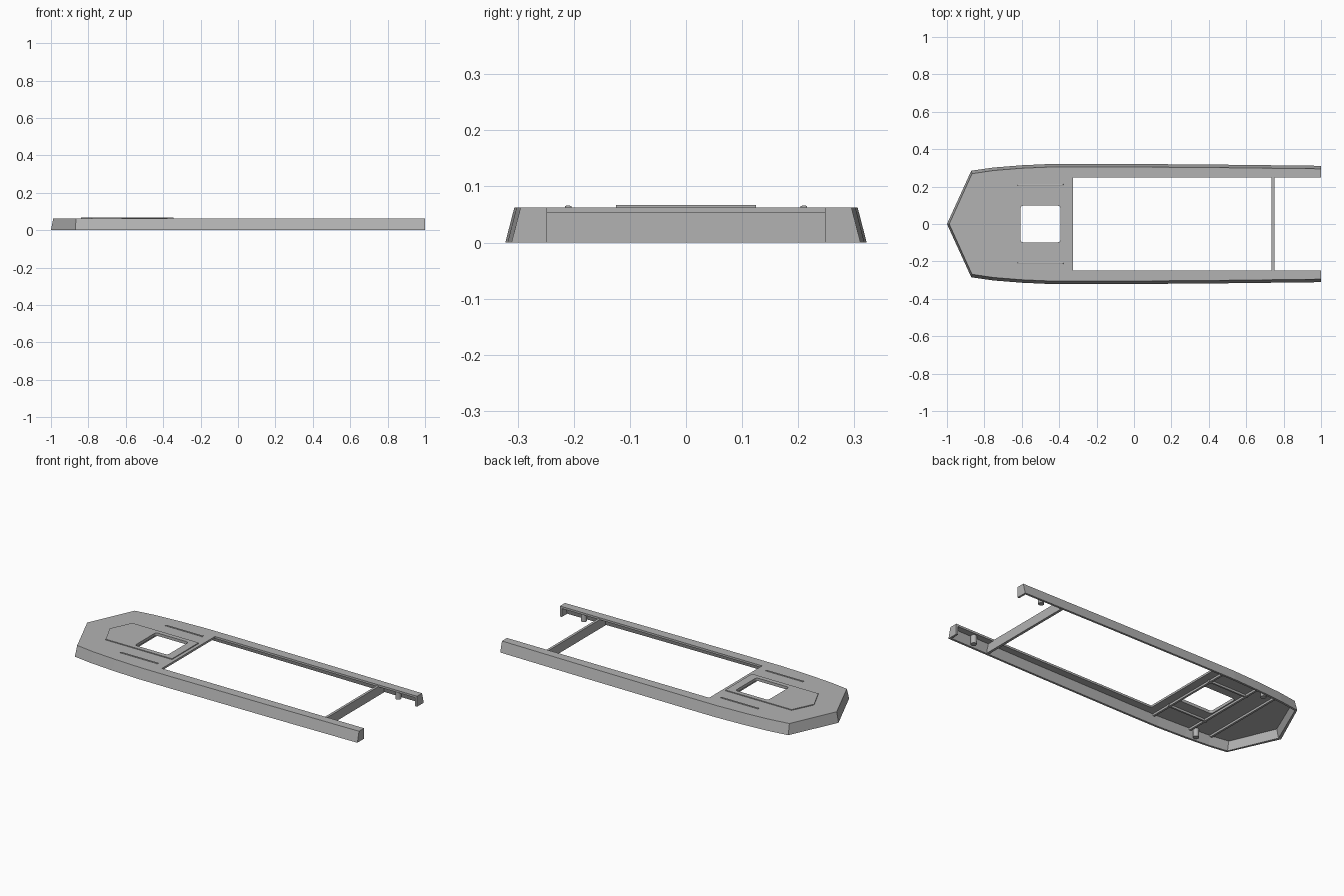
import bpy, bmesh

old = bpy.data.objects.get("Cube")
if old:
    bpy.data.objects.remove(old, do_unlink=True)

grey = bpy.data.materials.new("hull grey")
grey.use_nodes = True
GREY = (0.45, 0.45, 0.45, 1)
grey.diffuse_color = GREY
grey.node_tree.nodes["Principled BSDF"].inputs["Base Color"].default_value = GREY

DECK = 0.062
UNDER = 0.05
WALL = 0.012


def finish(name, bm):
    bmesh.ops.recalc_face_normals(bm, faces=bm.faces)
    mesh = bpy.data.meshes.new(name)
    bm.to_mesh(mesh)
    bm.free()
    mesh.materials.append(grey)
    ob = bpy.data.objects.new(name, mesh)
    bpy.context.collection.objects.link(ob)
    return ob


def loft(name, low, high, z0, z1):
    """Closed solid between two matching outlines."""
    bm = bmesh.new()
    a = [bm.verts.new((x, y, z0)) for x, y in low]
    b = [bm.verts.new((x, y, z1)) for x, y in high]
    n = len(a)
    for i in range(n):
        j = (i + 1) % n
        bm.faces.new((a[i], a[j], b[j], b[i]))
    bm.faces.new(a[::-1])
    bm.faces.new(b)
    return finish(name, bm)


def box(name, x0, x1, y0, y1, z0, z1):
    pts = [(x0, y0), (x1, y0), (x1, y1), (x0, y1)]
    return loft(name, pts, pts, z0, z1)


def modify(ob, kind, **settings):
    mod = ob.modifiers.new(kind.lower(), kind)
    for key, value in settings.items():
        setattr(mod, key, value)
    bpy.context.view_layer.objects.active = ob
    bpy.ops.object.modifier_apply(modifier=mod.name)


def cut(ob, cutter):
    cutter.hide_render = True
    modify(ob, "BOOLEAN", operation="DIFFERENCE", solver="EXACT", object=cutter)


def mirrored(half):
    """Complete an outline whose first point lies on the centre line."""
    return half + [(x, -y) for x, y in reversed(half) if y > 0]


# Hull outline from bow tip to stern
SIDE = [(-1, 0), (-0.87, 0.285), (-0.75, 0.302), (-0.6, 0.314),
        (-0.42, 0.322), (-0.2, 0.322), (0.4, 0.318), (1, 0.311)]


def outline(bow, inset, stern=0):
    half = [(SIDE[0][0] + bow, 0), (SIDE[1][0] + bow / 3, SIDE[1][1] - inset)]
    half += [(x, y - inset) for x, y in SIDE[2:-1]]
    half.append((SIDE[-1][0] - stern, SIDE[-1][1] - inset))
    return mirrored(half)


# Hollow hull shell with sloping walls and closed rail ends
hull = loft("hull", outline(0, 0), outline(0.012, 0.016), 0, DECK)
cavity = loft("cavity_cutter", outline(0.018, WALL, WALL),
              outline(0.03, 0.016 + WALL, WALL), -0.001, UNDER)
well = box("well_cutter", -0.325, 1.2, -0.248, 0.248, -0.1, 0.1)

# Square window with rounded corners
window = box("window_cutter", -0.607, -0.393, -0.098, 0.098, -0.1, 0.2)
bm = bmesh.new()
bm.from_mesh(window.data)
uprights = [e for e in bm.edges
            if abs(e.verts[0].co.z - e.verts[1].co.z) > 0.1]
bmesh.ops.bevel(bm, geom=uprights, offset=0.015, segments=4,
                profile=0.5, affect="EDGES")
bm.to_mesh(window.data)
bm.free()

# Raised pointed panel on the foredeck
plate_half = [(-0.84, 0), (-0.78, 0.125), (-0.345, 0.125)]
plate = loft("deck_panel", mirrored(plate_half), mirrored(plate_half),
             DECK - 0.002, 0.067)

for cutter in (cavity, well, window):
    cut(hull, cutter)
cut(plate, window)
for cutter in (cavity, well, window):
    bpy.data.objects.remove(cutter, do_unlink=True)

# Cross member between the stern rails
box("cross_bar", 0.735, 0.75, -0.295, 0.295, 0, UNDER + 0.004)

# Ribs under the foredeck
for i, (x, reach) in enumerate([(-0.75, 0.27), (-0.62, 0.285), (-0.38, 0.292)]):
    box(f"cross_rib_{i + 1}", x - 0.006, x + 0.006, -reach, reach,
        UNDER - 0.012, UNDER + 0.002)

for side, tag in ((1, "left"), (-1, "right")):
    # Grab rail on the deck, with short inward feet
    y = 0.21 * side
    rail = box(f"{tag}_grab_rail", -0.622, -0.378, y - 0.004, y + 0.004,
               DECK - 0.002, 0.066)
    modify(rail, "BEVEL", width=0.0015, segments=2)
    for k, x in enumerate((-0.62, -0.38)):
        box(f"{tag}_grab_foot_{k + 1}", x - 0.002, x + 0.002,
            y - 0.006, y + 0.006, DECK - 0.002, 0.065)

    # Lengthwise rib beside the window
    y = 0.165 * side
    box(f"{tag}_long_rib", -0.63, -0.37, y - 0.005, y + 0.005,
        UNDER - 0.012, UNDER + 0.002)

    # Round mounting pegs under the deck
    for place, x in (("bow", -0.65), ("stern", 0.86)):
        bpy.ops.mesh.primitive_cylinder_add(
            vertices=20, radius=0.016, depth=UNDER,
            location=(x, 0.273 * side, UNDER / 2 + 0.002))
        peg = bpy.context.object
        peg.name = f"{tag}_{place}_peg"
        peg.data.materials.append(grey)
        bpy.ops.object.shade_smooth_by_angle()
